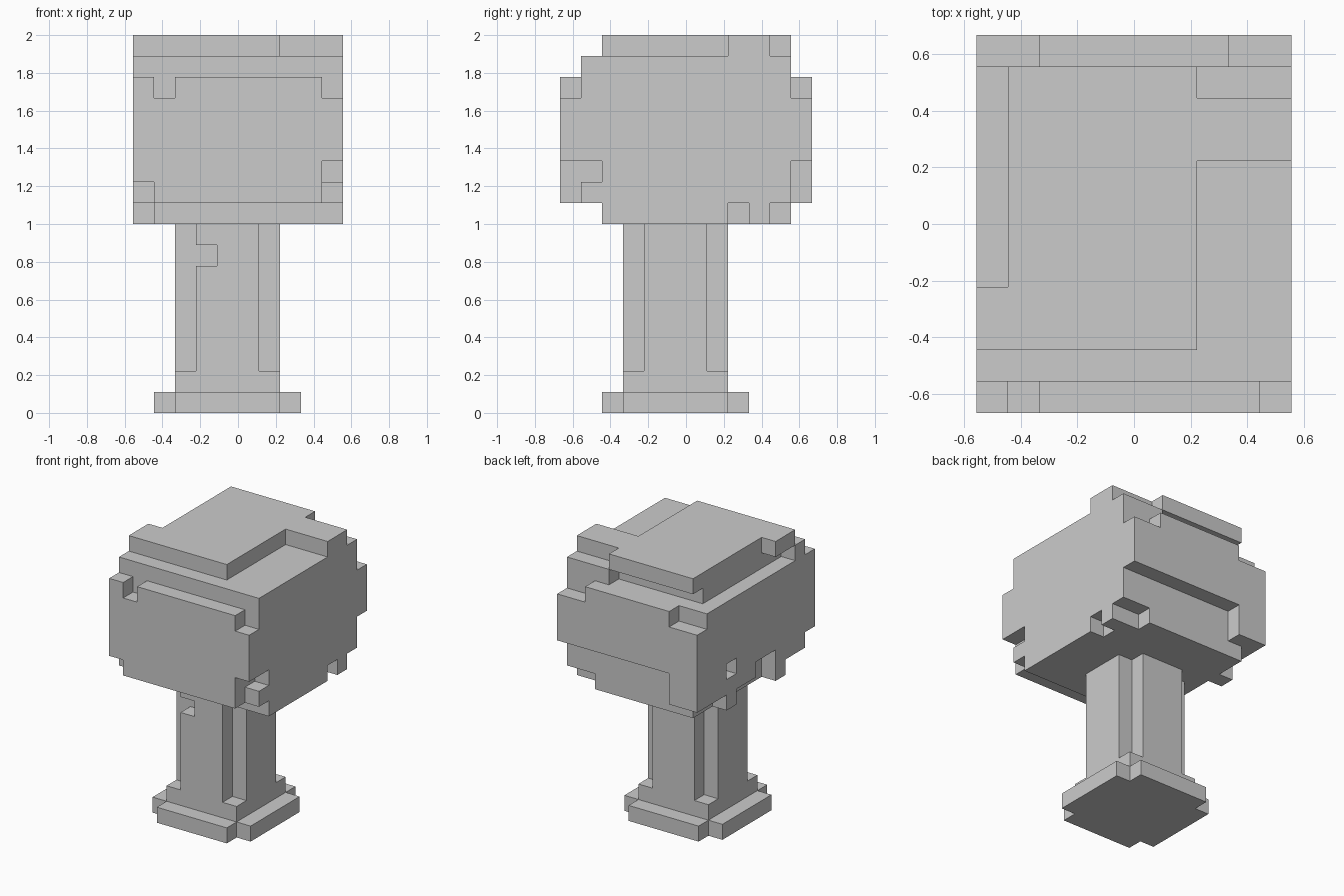
import bpy, bmesh
from mathutils import Vector

if "Cube" in bpy.data.objects:
    bpy.data.objects.remove(bpy.data.objects["Cube"])

U = 1 / 9  # edge length of one block


def cells(box):
    """All block cells inside (x0, x1, y0, y1, z0, z1)."""
    x0, x1, y0, y1, z0, z1 = box
    return {(x, y, z) for x in range(x0, x1) for y in range(y0, y1) for z in range(z0, z1)}


def block_part(name, solid, carved=()):
    """Fill the solid boxes, remove the carved ones and skin the result."""
    filled = set().union(*map(cells, solid)).difference(*map(cells, carved))
    bm = bmesh.new()
    verts = {}

    def vert(p):
        key = tuple(p)
        if key not in verts:
            verts[key] = bm.verts.new(Vector(key) * U)
        return verts[key]

    for c in filled:
        for axis in range(3):
            for side in (0, 1):
                n = list(c)
                n[axis] += 2 * side - 1
                if tuple(n) in filled:
                    continue
                a, b = (axis + 1) % 3, (axis + 2) % 3
                loop = []
                for da, db in ((0, 0), (1, 0), (1, 1), (0, 1)):
                    p = list(c)
                    p[axis] += side
                    p[a] += da
                    p[b] += db
                    loop.append(vert(p))
                bm.faces.new(loop if side else loop[::-1])
    # merge coplanar block faces
    bmesh.ops.dissolve_limit(bm, angle_limit=0.01, verts=bm.verts[:], edges=bm.edges[:])
    mesh = bpy.data.meshes.new(name)
    bm.to_mesh(mesh)
    bm.free()
    obj = bpy.data.objects.new(name, mesh)
    bpy.context.collection.objects.link(obj)
    return obj


# Flared foot: a square with notched corners
block_part("trunk_foot", [(-4, 3, -3, 2, 0, 1), (-3, 2, -4, 3, 0, 1)])

# Trunk: square post with grooved corners and one knot hole in front
corners = [(x, x + 1, y, y + 1, 2, 9) for x in (-3, 1) for y in (-3, 1)]
block_part("trunk", [(-3, 2, -3, 2, 1, 9)], corners + [(-2, -1, -3, -2, 7, 8)])

# Leafy crown
crown = [
    (-4, 5, -4, 4, 9, 10),    # underside layer
    (-4, 3, 4, 5, 9, 10),
    (-5, -4, -3, -2, 9, 10),  # hanging leaves on the left
    (-5, -4, 2, 3, 9, 10),
    (-5, 5, -6, 6, 10, 16),   # main mass
    (-5, 5, -5, 5, 16, 17),   # shoulder layer
    (-5, 2, -4, 5, 17, 18),   # top layer
    (2, 5, 2, 4, 17, 18),
]
gaps = [
    (4, 5, 2, 3, 9, 10),      # underside, right
    (-5, -4, -2, 0, 10, 11),  # left face
    (-5, -4, 2, 3, 11, 12),
    (-4, -3, -6, -5, 15, 16), # front slab
    (4, 5, -6, -5, 15, 16),
    (-5, -4, -6, -5, 10, 11),
    (4, 5, -6, -5, 10, 12),
    (4, 5, -5, -4, 11, 12),
    (-5, -3, 5, 6, 15, 16),   # back slab
    (3, 5, 5, 6, 15, 16),
    (-3, 5, 5, 6, 10, 12),
    (-5, -4, -4, 5, 16, 17),  # shoulder, left and back
    (-5, 2, 4, 5, 16, 17),
    (-5, -4, -2, 5, 17, 18),  # top, left
]
block_part("crown", crown, gaps)
